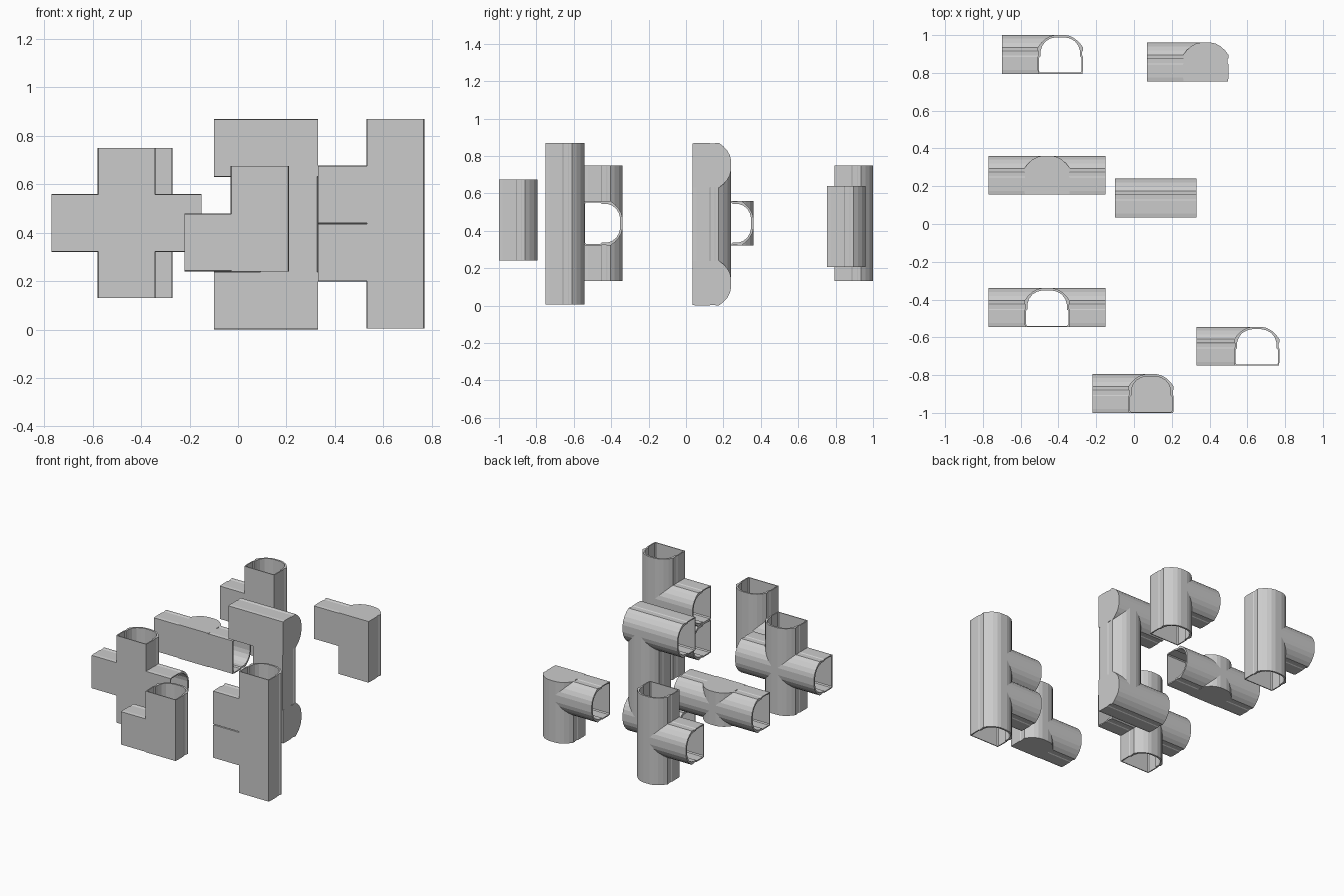
import bpy, bmesh

cube = bpy.data.objects.get("Cube")
if cube:
    bpy.data.objects.remove(cube, do_unlink=True)

grey = bpy.data.materials.new("plain grey")
grey.use_nodes = True
grey.diffuse_color = (0.6, 0.6, 0.6, 1)
grey.node_tree.nodes["Principled BSDF"].inputs["Base Color"].default_value = grey.diffuse_color

# Half profiles of the arched tunnel: (half width, height above the floor)
OUTER = [(0.117, 0), (0.12, 0.02), (0.12, 0.09), (0.116, 0.096), (0.116, 0.118), (0.12, 0.124),
         (0.12, 0.14), (0.102, 0.164), (0.078, 0.186), (0.052, 0.2), (0.025, 0.206)]
INNER = [(0.106, 0.006), (0.112, 0.014), (0.112, 0.086), (0.104, 0.093), (0.104, 0.122),
         (0.096, 0.148), (0.078, 0.172), (0.052, 0.187), (0.025, 0.193)]
HALF, WALL, OVER = 0.12, 0.006, 0.02


def tube(name, half, axis, centre, lo, hi, base):
    """Extrude the mirrored profile along x or z, with its arch towards +y."""
    ring = half + [(-w, h) for w, h in reversed(half)]
    bm = bmesh.new()

    def place(w, h, t):
        return (t, base + h, centre + w) if axis == "x" else (centre + w, base + h, t)
    ends = [[bm.verts.new(place(w, h, t)) for w, h in ring] for t in (lo, hi)]
    bm.faces.new(ends[0])
    bm.faces.new(ends[1])
    for i in range(len(ring)):
        j = (i + 1) % len(ring)
        bm.faces.new((ends[0][i], ends[0][j], ends[1][j], ends[1][i]))
    bmesh.ops.recalc_face_normals(bm, faces=bm.faces)
    mesh = bpy.data.meshes.new(name)
    bm.to_mesh(mesh)
    bm.free()
    mesh.materials.append(grey)
    obj = bpy.data.objects.new(name, mesh)
    bpy.context.collection.objects.link(obj)
    return obj


def combine(obj, other, operation):
    mod = obj.modifiers.new("combine", "BOOLEAN")
    mod.operation, mod.solver, mod.object = operation, "EXACT", other
    other.hide_render = True


def junction(name, base, runs):
    """Join the outer tubes, then hollow them; each run is (axis, centre, lo, hi, lo end, hi end)."""
    body, helpers = None, []
    for axis, centre, lo, hi, _, _ in runs:
        part = tube(name, OUTER, axis, centre, lo, hi, base)
        if body:
            combine(body, part, "UNION")
            helpers.append(part)
        else:
            body = part
    shift = {"open": -OVER, "closed": WALL, "joined": 0}
    for axis, centre, lo, hi, a, b in runs:
        cutter = tube("hollow", INNER, axis, centre, lo + shift[a], hi - shift[b], base)
        combine(body, cutter, "DIFFERENCE")
        helpers.append(cutter)
    graph = bpy.context.evaluated_depsgraph_get()
    mesh = bpy.data.meshes.new_from_object(body.evaluated_get(graph))
    body.modifiers.clear()
    body.data = mesh
    for helper in helpers:
        bpy.data.objects.remove(helper, do_unlink=True)
    body.name = name


# Three way piece, open up, down and to one side
junction("tee_junction", 0.795, [
    ("z", -0.39, 0.13, 0.75, "open", "open"),
    ("x", 0.44, -0.70, -0.39, "open", "joined")])

# Corner with a closed top
junction("downward_corner", 0.755, [
    ("z", 0.38, 0.205, 0.64, "open", "closed"),
    ("x", 0.64 - HALF, 0.07, 0.38, "open", "joined")])

# Straight passage with closed stubs at its middle
junction("straight_passage", 0.155, [
    ("x", 0.44, -0.77, -0.15, "open", "open"),
    ("z", -0.46, 0.44 - HALF, 0.44 + HALF, "closed", "closed")])

# Two level passages joined by an upright one
junction("double_bend", 0.035, [
    ("x", HALF, -0.10, 0.33, "open", "closed"),
    ("x", 0.75, -0.10, 0.33, "open", "closed"),
    ("z", 0.21, HALF, 0.75, "joined", "joined")])

# Four way piece
junction("cross_junction", -0.545, [
    ("z", -0.46, 0.13, 0.75, "open", "open"),
    ("x", 0.44, -0.77, -0.15, "open", "open")])

# Upright passage with two stacked side arms
junction("double_tee", -0.75, [
    ("z", 0.65, 0.005, 0.87, "open", "open"),
    ("x", 0.318, 0.33, 0.65, "open", "joined"),
    ("x", 0.558, 0.33, 0.65, "open", "joined")])

# Corner with a closed bottom
junction("upward_corner", -1.0, [
    ("z", 0.09, 0.24, 0.675, "closed", "open"),
    ("x", 0.24 + HALF, -0.22, 0.09, "open", "joined")])
